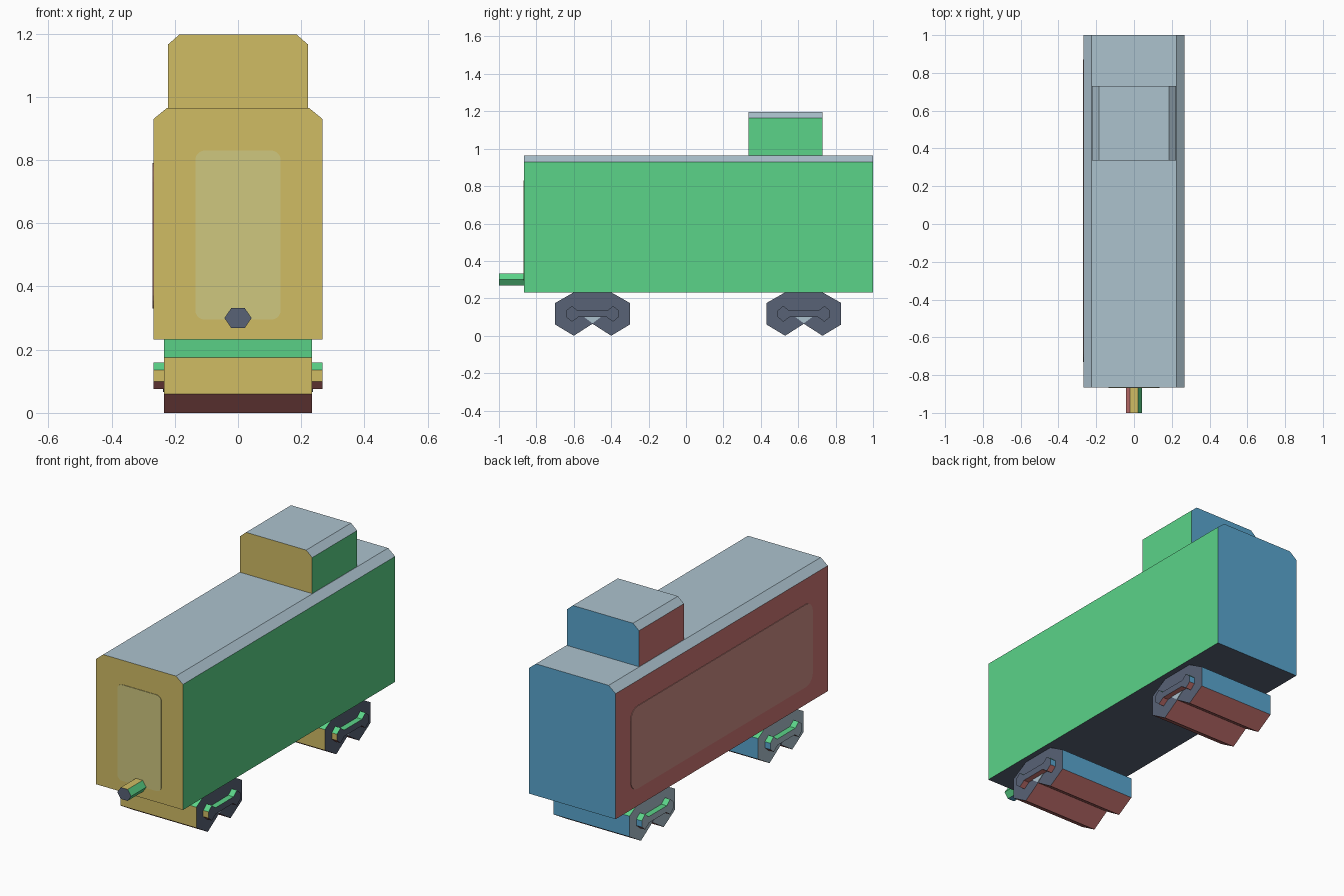
import bpy, bmesh, math
from mathutils import Vector

if "Cube" in bpy.data.objects:
    bpy.data.objects.remove(bpy.data.objects["Cube"])


def linear(c):
    c /= 255
    return c / 12.92 if c <= 0.04045 else ((c + 0.055) / 1.055) ** 2.4


PALETTE = {
    "tan": (208, 188, 100), "green": (91, 211, 136), "red": (205, 119, 116),
    "blue": (90, 166, 207), "grey_blue": (172, 194, 206), "slate": (88, 98, 118),
    "pale_tan": (207, 199, 127), "pale_red": (205, 141, 133),
}
MATS = {}
for key, rgb in PALETTE.items():
    MATS[key] = bpy.data.materials.new(key)
    MATS[key].diffuse_color = (*[linear(c) for c in rgb], 1)

# colour of each face direction, in order -x, +x, -y, +y, -z, +z
BODY = ["red", "green", "tan", "blue", "slate", "grey_blue"]
BOGIE = ["grey_blue", "slate", "tan", "blue", "red", "green"]
COUPLER = ["red", "green", "slate", "grey_blue", "blue", "tan"]


def prism(name, points, axis, start, end, colours):
    """Extrude a profile along x (points are y,z) or y (points are x,z)."""
    bm = bmesh.new()
    if axis == "x":
        verts = [bm.verts.new((start, p, q)) for p, q in points]
        step = Vector((end - start, 0, 0))
    else:
        verts = [bm.verts.new((p, start, q)) for p, q in points]
        step = Vector((0, end - start, 0))
    cap = bm.faces.new(verts)
    new = bmesh.ops.extrude_face_region(bm, geom=[cap], use_keep_orig=True)["geom"]
    bmesh.ops.translate(bm, verts=[g for g in new if isinstance(g, bmesh.types.BMVert)], vec=step)
    bmesh.ops.recalc_face_normals(bm, faces=bm.faces)
    used = list(dict.fromkeys(colours))
    for f in bm.faces:
        f.normal_update()
        i = max(range(3), key=lambda k: abs(f.normal[k]))
        f.material_index = used.index(colours[2 * i + (f.normal[i] > 0)])
    mesh = bpy.data.meshes.new(name)
    bm.to_mesh(mesh)
    bm.free()
    for key in used:
        mesh.materials.append(MATS[key])
    obj = bpy.data.objects.new(name, mesh)
    bpy.context.collection.objects.link(obj)
    return obj


def chamfered(w, z0, z1, dx, dz):
    return [(-w, z0), (w, z0), (w, z1 - dz), (w - dx, z1), (dx - w, z1), (-w, z1 - dz)]


def rounded(p0, p1, q0, q1, r, n=5):
    corners = [(p1 - r, q1 - r), (p0 + r, q1 - r), (p0 + r, q0 + r), (p1 - r, q0 + r)]
    return [(p + r * math.cos(a), q + r * math.sin(a))
            for k, (p, q) in enumerate(corners)
            for a in [(k + i / n) * math.pi / 2 for i in range(n + 1)]]


def mirrored(half):
    """Close a profile given as its right half from top to bottom."""
    return half + [(-p, q) for p, q in reversed(half) if p > 0]


# body and roof cabin
prism("body", chamfered(0.267, 0.232, 0.965, 0.043, 0.035), "y", -0.865, 1.0, BODY)
prism("roof_cabin", chamfered(0.222, 0.965, 1.197, 0.037, 0.032), "y", 0.335, 0.73, BODY)

# pale panels on the front and left side
prism("front_panel", rounded(-0.135, 0.135, 0.295, 0.83, 0.03), "y", -0.868, -0.865, ["pale_tan"] * 6)
prism("left_panel", rounded(-0.73, 0.87, 0.33, 0.79, 0.06), "x", -0.27, -0.267, ["pale_red"] * 6)

# six-sided coupler
prism("coupler", [(-0.043, 0.3), (-0.021, 0.268), (0.021, 0.268),
                  (0.043, 0.3), (0.021, 0.332), (-0.021, 0.332)], "y", -1.0, -0.865, COUPLER)

# bogies with a notched underside and raised axle bars on each end
FRAME = mirrored([(0.1, 0.232), (0.2, 0.175), (0.2, 0.06), (0.1, 0.0), (0, 0.064)])
BAR = mirrored([(0.08, 0.135), (0.11, 0.16), (0.14, 0.135), (0.14, 0.1), (0.11, 0.075), (0.075, 0.1)])
NOTCH = [(-0.045, 0.1), (0.045, 0.1), (0, 0.066)]
for label, y in (("front", -0.5), ("rear", 0.63)):
    parts = [prism(label + "_bogie", FRAME, "x", -0.234, 0.234, BOGIE)]
    for side, s, colour in (("left", -1, "slate"), ("right", 1, "grey_blue")):
        parts.append(prism(f"{label}_{side}_axle_bar", BAR, "x", s * 0.234, s * 0.267, BOGIE))
        parts.append(prism(f"{label}_{side}_notch_plate", NOTCH, "x", s * 0.234, s * 0.237, [colour] * 6))
    for part in parts:
        part.location.y = y

for m in bpy.data.materials:
    if m.users and not m.is_grease_pencil:
        m.use_nodes = True
        m.node_tree.nodes["Principled BSDF"].inputs["Base Color"].default_value = m.diffuse_color
